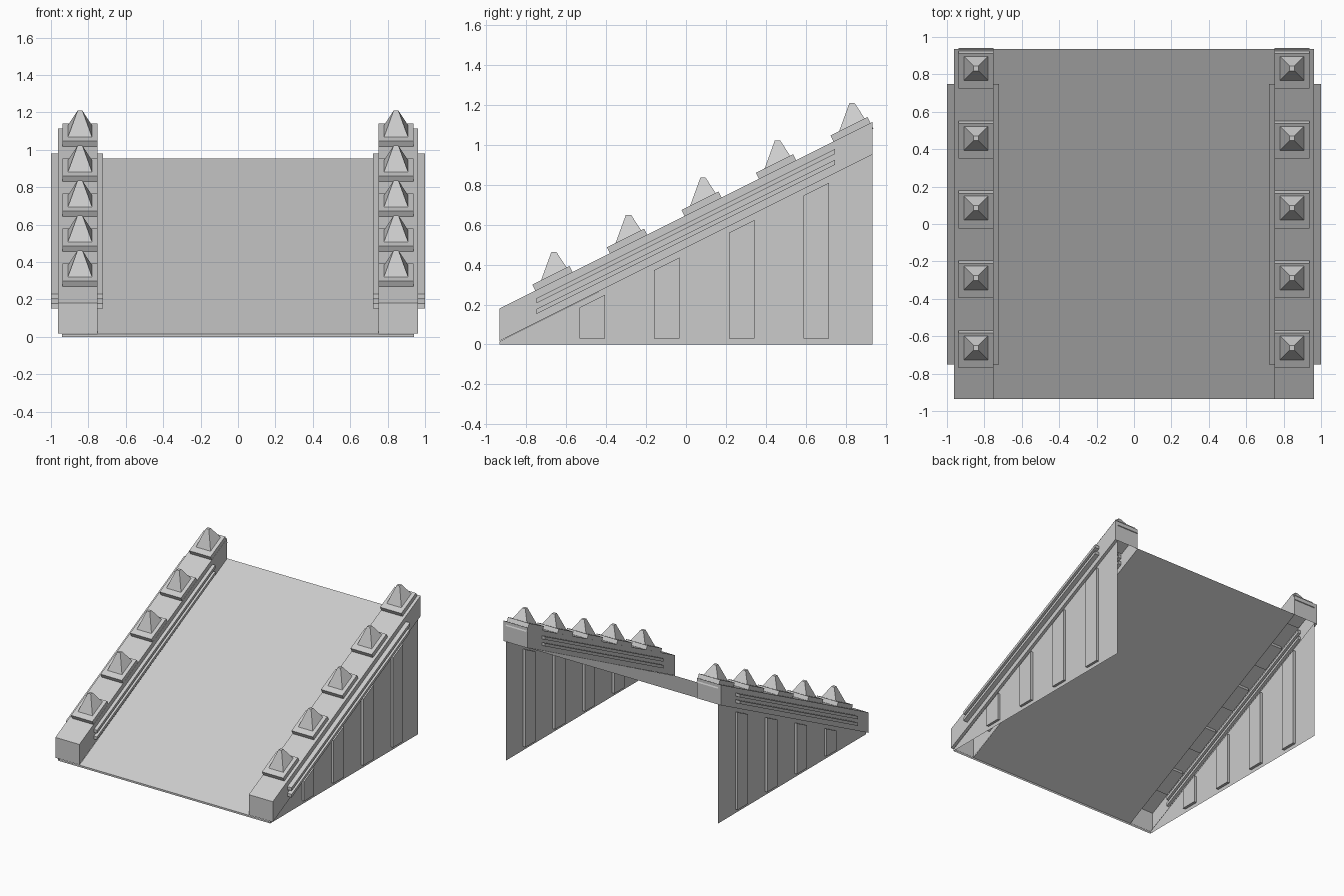
import bpy, bmesh
from mathutils import Matrix, Vector
from math import atan

if "Cube" in bpy.data.objects:
    bpy.data.objects.remove(bpy.data.objects["Cube"])

Y0 = 0.935                      # half length of the ramp
SLOPE = 0.5
PITCH = atan(SLOPE)


def line(y, offset):
    """Height of a line parallel to the ramp."""
    return offset + SLOPE * (y + Y0)


def finish(name, bm, mirror=True, recalc=True):
    if recalc:
        bmesh.ops.recalc_face_normals(bm, faces=bm.faces)
    me = bpy.data.meshes.new(name)
    bm.to_mesh(me)
    bm.free()
    ob = bpy.data.objects.new(name, me)
    bpy.context.collection.objects.link(ob)
    if mirror:
        m = ob.modifiers.new("mirror", 'MIRROR')
        m.use_mirror_merge = False
    return ob


def prism(bm, profile, x0, x1):
    """Extrude a (y, z) profile from x0 to x1; returns its side faces in order."""
    a = [bm.verts.new((x0, y, z)) for y, z in profile]
    b = [bm.verts.new((x1, y, z)) for y, z in profile]
    bm.faces.new(a)
    bm.faces.new(b[::-1])
    n = len(a)
    return [bm.faces.new((a[i], b[i], b[(i + 1) % n], a[(i + 1) % n])) for i in range(n)]


def slanted(ya, yb, low, high):
    return [(ya, line(ya, low)), (yb, line(yb, low)),
            (yb, line(yb, high)), (ya, line(ya, high))]


# Sloping deck: a thin sheet between the curbs
bm = bmesh.new()
bm.faces.new([bm.verts.new(p) for p in (
    (-0.75, -Y0, 0.015), (0.75, -Y0, 0.015), (0.75, Y0, 0.955), (-0.75, Y0, 0.955))])
finish("ramp_deck", bm, False, False)

# Low front lip
bm = bmesh.new()
bm.faces.new([bm.verts.new(p) for p in (
    (-0.94, -Y0, 0), (0.94, -Y0, 0), (0.94, -Y0, 0.015), (-0.94, -Y0, 0.015))])
finish("front_lip", bm, False, False)

# Triangular side walls, single sheets
bm = bmesh.new()
bm.faces.new([bm.verts.new((0.94, y, z)) for y, z in (
    (-Y0, 0), (Y0, 0), (Y0, 0.955), (-Y0, 0.015))])
finish("side_wall", bm, recalc=False)

# Curbs, hollow below, with a narrow ledge outside the wall
bm = bmesh.new()
sides = prism(bm, slanted(-Y0, Y0, 0.017, 0.18), 0.75, 0.963)
bmesh.ops.recalc_face_normals(bm, faces=bm.faces)
bmesh.ops.delete(bm, geom=[sides[0]], context='FACES_ONLY')
bm.faces.new([bm.verts.new(p) for p in (
    (0.94, -Y0, 0.017), (0.94, Y0, 0.952), (0.963, Y0, 0.952), (0.963, -Y0, 0.017))])
finish("curb", bm, recalc=False)

# Trim bars on both faces of each curb
bm = bmesh.new()
for low in (0.06, 0.113):
    for x0, x1 in ((0.723, 0.775), (0.94, 1.0)):
        prism(bm, slanted(-0.75, 0.748, low, low + 0.025), x0, x1)
finish("trim_bars", bm)

# Wall pilasters with slanted tops
bm = bmesh.new()
for i in range(4):
    ya = -0.535 + 0.375 * i
    yb = ya + 0.128
    prism(bm, [(ya, 0.03), (yb, 0.03), (yb, 0.4525 + SLOPE * yb), (ya, 0.4525 + SLOPE * ya)],
          0.918, 0.96)
finish("pilasters", bm)

# Tilted spike plates and upright spikes along each curb
plates, spikes = bmesh.new(), bmesh.new()
for i in range(5):
    yc = -0.662 + 0.3735 * i
    zc = line(yc, 0.18)
    bmesh.ops.create_cube(plates, size=1, matrix=(
        Matrix.Translation((0.845, yc, zc)) @ Matrix.Rotation(PITCH, 4, 'X')
        @ Matrix.Diagonal((0.188, 0.208, 0.066, 1))))
    corners = ((-1, -1), (1, -1), (1, 1), (-1, 1))
    base = [spikes.verts.new((0.845 + 0.072 * u, yc + 0.072 * v, zc + 0.02 + 0.036 * v))
            for u, v in corners]
    tip = [spikes.verts.new((0.845 + 0.013 * u, yc + 0.013 * v, zc + 0.146))
           for u, v in corners]
    spikes.faces.new(base[::-1])
    spikes.faces.new(tip)
    for k in range(4):
        j = (k + 1) % 4
        spikes.faces.new((base[k], base[j], tip[j], tip[k]))
finish("spike_plates", plates)
finish("spikes", spikes)
